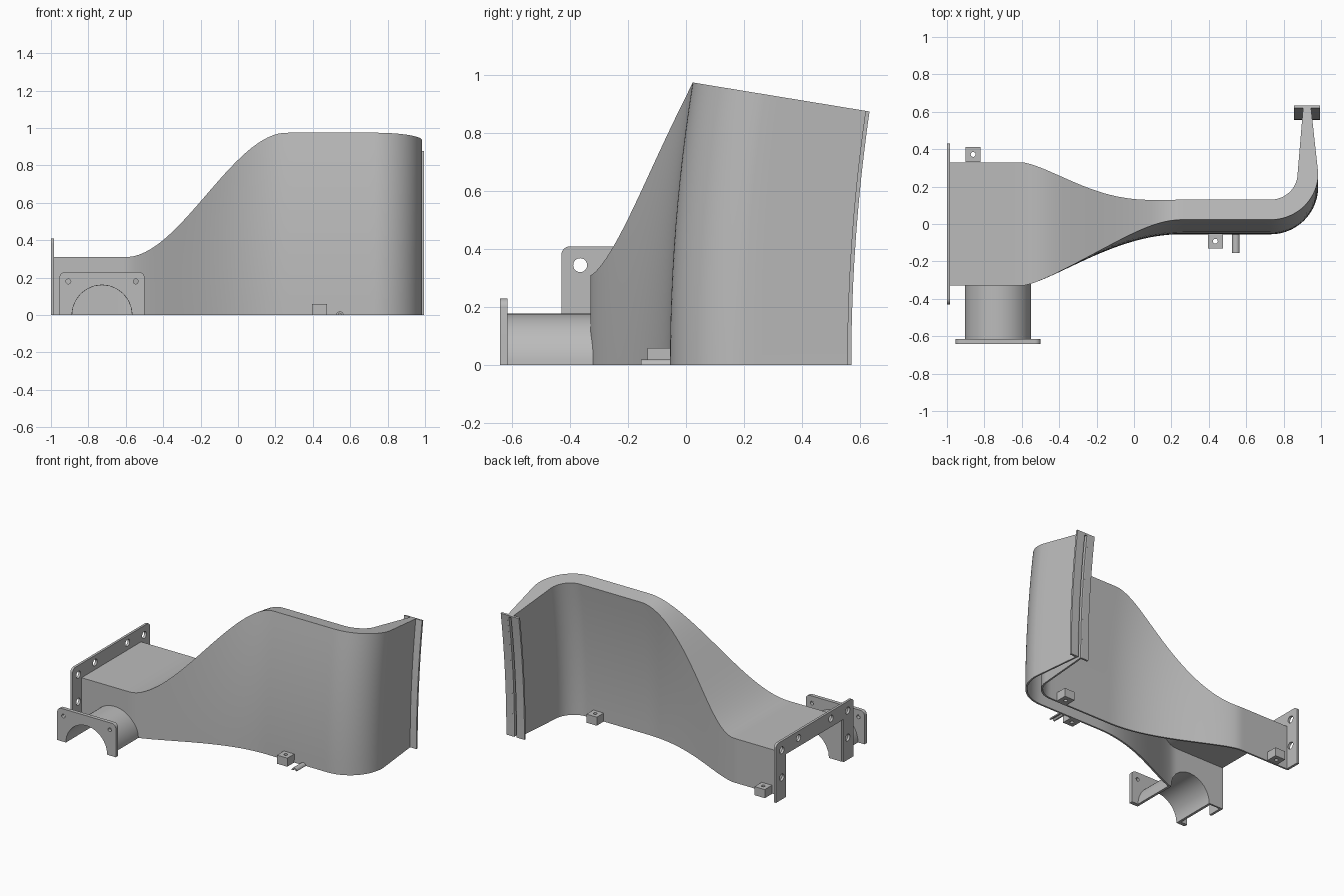
import bpy, bmesh, math
from mathutils import Matrix

cube = bpy.data.objects.get("Cube")
if cube:
    bpy.data.objects.remove(cube, do_unlink=True)

grey = bpy.data.materials.new("plain_grey")
grey.use_nodes = True
grey.diffuse_color = (0.5, 0.5, 0.5, 1)
grey.node_tree.nodes["Principled BSDF"].inputs["Base Color"].default_value = (0.5, 0.5, 0.5, 1)

HALF, TOP, LEAN, TILT, WALL = 0.055, 0.975, 0.078, 0.16, 0.012
BEND_X, BEND_Y, END_Y = 0.73, 0.20, 0.57
PIPE_X, PIPE_R, BORE_R = -0.727, 0.1775, 0.16


def add_object(name, mesh):
    obj = bpy.data.objects.new(name, mesh)
    bpy.context.collection.objects.link(obj)
    mesh.materials.clear()
    mesh.materials.append(grey)
    return obj


def smooth(obj):
    bpy.ops.object.select_all(action='DESELECT')
    obj.select_set(True)
    bpy.context.view_layer.objects.active = obj
    bpy.ops.object.shade_smooth_by_angle(angle=math.radians(30))


def baked(obj):
    deps = bpy.context.evaluated_depsgraph_get()
    return bpy.data.meshes.new_from_object(obj.evaluated_get(deps))


def arc(cx, cy, r, a0, a1, n):
    angles = [math.radians(a0 + (a1 - a0) * i / n) for i in range(n + 1)]
    return [(cx + r * math.cos(a), cy + r * math.sin(a)) for a in angles]


def hole(cx, cy, r):
    return arc(cx, cy, r, 0, 360, 24)[:-1]


def plate(name, loops, depth, matrix):
    """Flat outline with holes, extruded and placed by a matrix."""
    curve = bpy.data.curves.new(name, 'CURVE')
    curve.dimensions, curve.fill_mode, curve.extrude = '2D', 'BOTH', depth / 2
    for pts in loops:
        spline = curve.splines.new('POLY')
        spline.points.add(len(pts) - 1)
        for point, (u, v) in zip(spline.points, pts):
            point.co = (u, v, 0, 1)
        spline.use_cyclic_u = True
    temp = bpy.data.objects.new(name + "_outline", curve)
    bpy.context.collection.objects.link(temp)
    mesh = baked(temp)
    bpy.data.objects.remove(temp, do_unlink=True)
    bm = bmesh.new()
    bm.from_mesh(mesh)
    bmesh.ops.remove_doubles(bm, verts=bm.verts, dist=1e-5)
    bmesh.ops.transform(bm, matrix=matrix, verts=bm.verts)
    bmesh.ops.recalc_face_normals(bm, faces=bm.faces)
    bm.to_mesh(mesh)
    bm.free()
    obj = add_object(name, mesh)
    smooth(obj)
    return obj


def facing_y(x, y):
    return Matrix.Translation((x, y, 0)) @ Matrix.Rotation(math.pi / 2, 4, 'X')


def facing_x(x):
    return Matrix(((0, 0, 1, x), (1, 0, 0, 0), (0, 1, 0, 0), (0, 0, 0, 1)))


def ease(x, x0, x1, power=1.0):
    t = min(max((x - x0) / (x1 - x0), 0), 1) ** power
    return t * t * (3 - 2 * t)


def column(x, y, t, half):
    """Point at height fraction t on the leaning wall above plan point x, y."""
    rise = ease(x, -0.6, 0.26)
    z = t * (0.31 + (TOP - 0.31) * rise - TILT * (y + half) * rise)
    return (x, y + LEAN * rise * (z / TOP) ** 2, z)


# Duct: plan stations as front/outer and back/inner points
stations = []
for i in range(61):
    x = -0.985 + (BEND_X + 0.985) * i / 60
    w = 0.33 - (0.33 - HALF) * ease(x, -0.6, 0.25, 0.75)
    stations.append(((x, -w), (x, w), w))
outer = arc(BEND_X, BEND_Y, BEND_Y + HALF, -90, 0, 20)[1:]
inner = arc(BEND_X, BEND_Y, BEND_Y - HALF, -90, 0, 20)[1:]
stations += [(o, n, HALF) for o, n in zip(outer, inner)]
(ox, oy), (nx, ny) = outer[-1], inner[-1]
for i in range(1, 7):
    f = i / 6
    y = BEND_Y + (END_Y - BEND_Y) * f
    stations.append(((ox + (0.945 - ox) * f, y), (nx + (0.905 - nx) * f, y), HALF))

LEVELS = 12
bm = bmesh.new()
rows = []
for o, n, w in stations:
    pts = [column(*o, k / LEVELS, w) for k in range(LEVELS + 1)]
    pts += [column(*n, k / LEVELS, w) for k in range(LEVELS, -1, -1)]
    rows.append([bm.verts.new(p) for p in pts])
for a, b in zip(rows, rows[1:]):
    for k in range(len(a) - 1):
        bm.faces.new((a[k], b[k], b[k + 1], a[k + 1]))
mesh = bpy.data.meshes.new("duct")
bm.to_mesh(mesh)
bm.free()
duct = add_object("duct", mesh)
solid = duct.modifiers.new("wall", 'SOLIDIFY')
solid.thickness, solid.offset, solid.use_even_offset = WALL, -1, True

# Pipe opening in the duct wall
cutter = plate("pipe_cutter", [hole(0, 0, BORE_R)], 0.3, facing_y(PIPE_X, -0.35))
cutter.hide_render = True
cut = duct.modifiers.new("pipe_opening", 'BOOLEAN')
cut.operation, cut.solver, cut.object = 'DIFFERENCE', 'EXACT', cutter
duct_mesh = baked(duct)
duct.modifiers.clear()
duct.data = duct_mesh
bpy.data.objects.remove(cutter, do_unlink=True)
smooth(duct)

# Inlet flange
outline = [(-0.43, 0)] + arc(-0.4, 0.38, 0.03, 180, 90, 6) + arc(0.4, 0.38, 0.03, 90, 0, 6)
outline += [(0.43, 0), (0.32, 0), (0.32, 0.3), (-0.32, 0.3), (-0.32, 0)]
holes = [hole(s * y, z, 0.024) for s in (-1, 1) for y, z in ((0.365, 0.345), (0.18, 0.36), (0.365, 0.155))]
plate("inlet_flange", [outline] + holes, 0.017, facing_x(-0.9915))

# Side pipe and its flange
half_ring = arc(0, 0, PIPE_R, 180, 0, 32) + arc(0, 0, BORE_R, 0, 180, 32)
plate("side_pipe", [half_ring], 0.3, facing_y(PIPE_X, -0.47))
outline = [(-0.2275, 0)] + arc(-0.1975, 0.2, 0.03, 180, 90, 6) + arc(0.1975, 0.2, 0.03, 90, 0, 6)
outline += [(0.2275, 0)] + arc(0, 0, BORE_R, 0, 180, 32)
holes = [hole(s * 0.18, 0.18, 0.013) for s in (-1, 1)]
plate("side_pipe_flange", [outline] + holes, 0.026, facing_y(PIPE_X, -0.628))

# Mounting lugs along the open edge
square = [(-0.04, -0.04), (0.04, -0.04), (0.04, 0.04), (-0.04, 0.04)]
for name, x, y in (("front_lug", 0.435, -0.092), ("bend_lug", 0.64, 0.092), ("inlet_lug", -0.86, 0.372)):
    plate(name, [square, hole(0, 0, 0.013)], 0.06, Matrix.Translation((x, y, 0.03)))

# Small half-round drain spout
spout = arc(0, 0, 0.02, 180, 0, 12) + arc(0, 0, 0.01, 0, 180, 12)
plate("drain_spout", [spout], 0.105, facing_y(0.545, -0.1025))

# Curved lips on both sides of the outlet slot
for name, x0, x1 in (("inner_lip", 0.855, 0.906), ("outer_lip", 0.944, 0.995)):
    bm = bmesh.new()
    plan = [(x0, END_Y - 0.014), (x1, END_Y - 0.014), (x1, END_Y), (x0, END_Y)]
    rings = [[bm.verts.new(column(x, y, k / LEVELS, HALF)) for x, y in plan] for k in range(LEVELS + 1)]
    for a, b in zip(rings, rings[1:]):
        for k in range(4):
            bm.faces.new((a[k], a[(k + 1) % 4], b[(k + 1) % 4], b[k]))
    bm.faces.new(rings[0][::-1])
    bm.faces.new(rings[-1])
    mesh = bpy.data.meshes.new(name)
    bm.to_mesh(mesh)
    bm.free()
    smooth(add_object(name, mesh))
